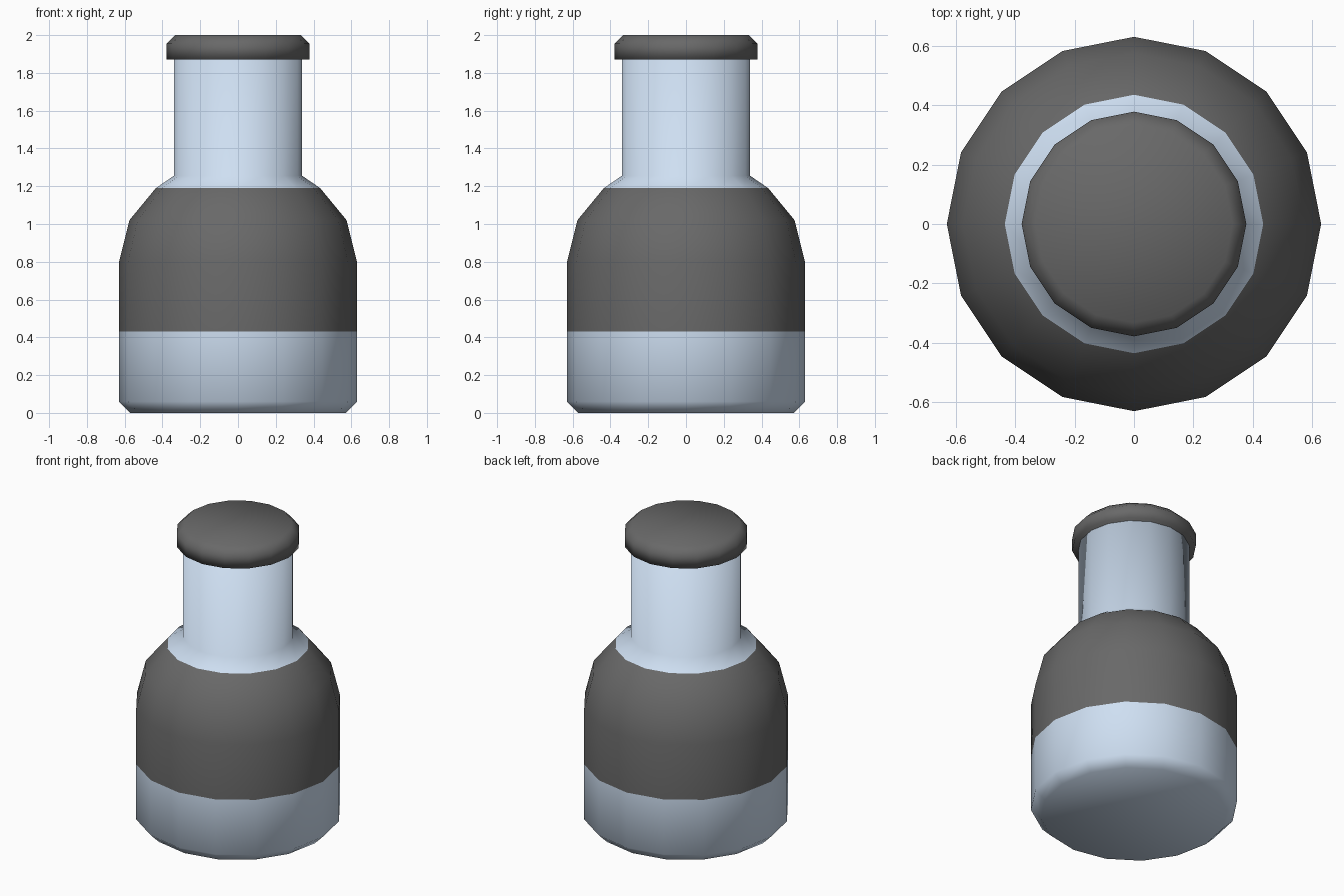
import bpy, bmesh
from math import cos, sin, pi

if "Cube" in bpy.data.objects:
    bpy.data.objects.remove(bpy.data.objects["Cube"])

SIDES = 16


def material(name, color):
    m = bpy.data.materials.new(name)
    m.diffuse_color = (*color, 1)
    m.use_nodes = True
    m.node_tree.nodes["Principled BSDF"].inputs["Base Color"].default_value = m.diffuse_color
    return m


def lathe(name, profile, mats, bands):
    """Revolve (radius, z) points, cap both ends; bands = material per ring."""
    bm = bmesh.new()
    rings = [[bm.verts.new((r * cos(2 * pi * i / SIDES), r * sin(2 * pi * i / SIDES), z))
              for i in range(SIDES)] for r, z in profile]
    for low, high, slot in zip(rings, rings[1:], bands):
        for i in range(SIDES):
            j = (i + 1) % SIDES
            bm.faces.new((low[i], low[j], high[j], high[i])).material_index = slot
    bm.faces.new(rings[0][::-1]).material_index = bands[0]
    bm.faces.new(rings[-1]).material_index = bands[-1]
    for f in bm.faces:
        f.smooth = True
    # keep the sharp corners (cap underside) crisp
    for e in bm.edges:
        e.smooth = e.calc_face_angle(0) < 1.1
    me = bpy.data.meshes.new(name)
    bm.to_mesh(me)
    bm.free()
    for m in mats:
        me.materials.append(m)
    ob = bpy.data.objects.new(name, me)
    bpy.context.collection.objects.link(ob)
    return ob


glass = material("pale_glass", (0.62, 0.74, 0.89))
dark = material("dark_grey", (0.14, 0.14, 0.14))

# Bottle: pale base, dark label band over the shoulder, pale neck
lathe("bottle",
      [(0.57, 0), (0.63, 0.06), (0.63, 0.43), (0.63, 0.80), (0.575, 1.02),
       (0.435, 1.19), (0.34, 1.255), (0.34, 1.87)],
      [glass, dark], [0, 0, 1, 1, 1, 0, 0])

# Stopper cap with bevelled top
lathe("cap", [(0.378, 1.87), (0.378, 1.955), (0.332, 2.0)], [dark], [0, 0])
